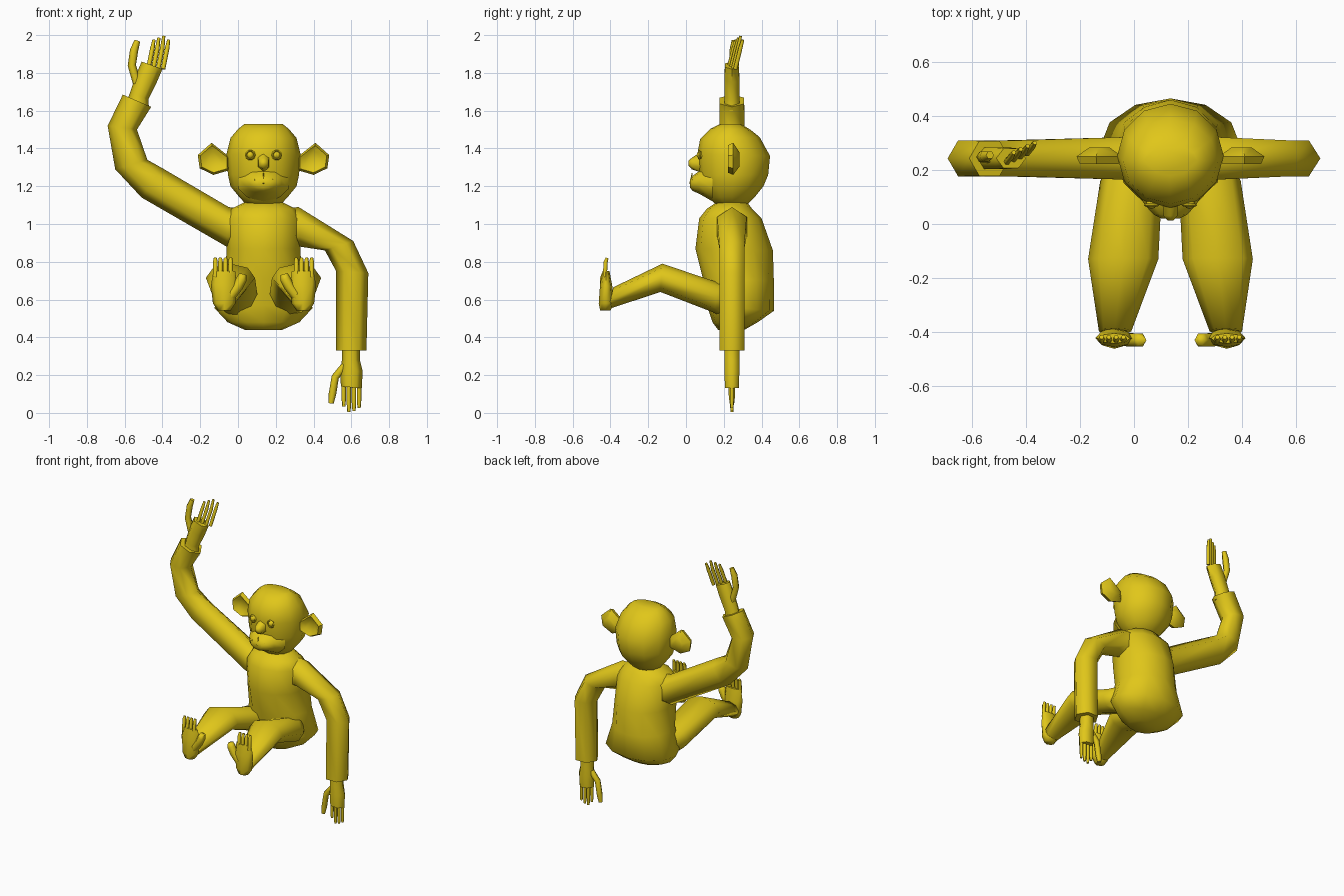
import bpy, bmesh, math
from mathutils import Vector

if "Cube" in bpy.data.objects:
    bpy.data.objects.remove(bpy.data.objects["Cube"])

MID = 0.135   # x of the body's symmetry plane
ARM_Y = 0.243  # depth of both arms

fur = bpy.data.materials.new("golden_yellow")
fur.use_nodes = True
fur.diffuse_color = (0.75, 0.57, 0.01, 1)
fur.node_tree.nodes["Principled BSDF"].inputs["Base Color"].default_value = fur.diffuse_color


def finish(name, bm, angle=75):
    bmesh.ops.recalc_face_normals(bm, faces=bm.faces)
    mesh = bpy.data.meshes.new(name)
    bm.to_mesh(mesh)
    bm.free()
    mesh.materials.append(fur)
    ob = bpy.data.objects.new(name, mesh)
    bpy.context.collection.objects.link(ob)
    bpy.ops.object.select_all(action="DESELECT")
    ob.select_set(True)
    bpy.context.view_layer.objects.active = ob
    bpy.ops.object.shade_smooth_by_angle(angle=math.radians(angle))
    return ob


def loft(name, sections, sides=6, angle=75):
    """Skin elliptical rings; a section is (one edge, opposite edge, half-width vector)."""
    bm = bmesh.new()
    rings = []
    for p, q, w in sections:
        p, q, w = Vector(p), Vector(q), Vector(w)
        c, u = (p + q) / 2, (p - q) / 2
        turns = [math.tau * i / sides for i in range(sides)]
        rings.append([bm.verts.new(c + u * math.cos(t) + w * math.sin(t)) for t in turns])
    for a, b in zip(rings, rings[1:]):
        for i in range(sides):
            j = (i + 1) % sides
            bm.faces.new((a[i], a[j], b[j], b[i]))
    bm.faces.new(rings[0])
    bm.faces.new(rings[-1])
    return finish(name, bm, angle)


def side_loft(name, rows, x=MID, sides=12, angle=75):
    """Rows: (front y, front z, back y, back z, half width)."""
    return loft(name, [((x, a, b), (x, c, d), (w, 0, 0)) for a, b, c, d, w in rows], sides, angle)


def arm(name, rows):
    """Rows: (outer x, outer z, inner x, inner z, half depth)."""
    return loft(name, [((a, ARM_Y, b), (c, ARM_Y, d), (0, w, 0)) for a, b, c, d, w in rows])


def rod(name, path, r, sides=6):
    """Tapered digit along a path."""
    pts = [Vector(p) for p in path]
    rows = []
    for i, p in enumerate(pts):
        d = (pts[min(i + 1, len(pts) - 1)] - pts[max(i - 1, 0)]).normalized()
        u = d.cross(Vector((0, 1, 0))).normalized()
        k = r * (0.7 if i == len(pts) - 1 else 1)
        rows.append((p + u * k, p - u * k, d.cross(u) * k))
    return loft(name, rows, sides)


# Torso and head
side_loft("torso", [
    (.17, 1.12, .32, 1.12, .09), (.11, 1.08, .35, 1.08, .17), (.07, 1.03, .40, 1.03, .20),
    (.05, .87, .46, .86, .195), (.09, .71, .465, .70, .205), (.11, .57, .465, .54, .26),
    (.14, .48, .38, .48, .19), (.17, .44, .31, .44, .10)])
side_loft("head", [
    (.17, 1.09, .31, 1.09, .08), (.12, 1.14, .37, 1.15, .13), (.085, 1.20, .41, 1.20, .175),
    (.07, 1.26, .435, 1.26, .188), (.06, 1.37, .445, 1.36, .197), (.075, 1.45, .39, 1.46, .175),
    (.13, 1.505, .34, 1.50, .135), (.18, 1.53, .29, 1.53, .10)])

# Muzzle and nose, built from the tip backwards
loft("muzzle", [((MID, y, hi), (MID, y, lo), (w, 0, 0)) for y, lo, hi, w in (
    (.02, 1.195, 1.235, .035), (.035, 1.175, 1.255, .065),
    (.07, 1.16, 1.28, .10), (.14, 1.12, 1.31, .14))], 10)
loft("nose", [((MID, y, hi), (MID, y, lo), (w, 0, 0)) for y, lo, hi, w in (
    (.013, 1.31, 1.335, .012), (.03, 1.29, 1.35, .03), (.09, 1.27, 1.39, .035))])
rod("mouth_line", [(MID - .05, .035, 1.235), (MID, .021, 1.215), (MID + .05, .035, 1.235)], .004)
rod("lip_groove", [(MID, .021, 1.215), (MID, .033, 1.27)], .004)

for s, side in ((1, "left"), (-1, "right")):
    def mx(v):
        return MID + s * v

    # Eye with a raised lid ring
    bm = bmesh.new()
    bmesh.ops.create_uvsphere(bm, u_segments=10, v_segments=6, radius=.02)
    bmesh.ops.translate(bm, vec=(mx(.07), .076, 1.365), verts=bm.verts)
    finish(side + "_eye", bm)
    bpy.ops.mesh.primitive_torus_add(
        major_segments=10, minor_segments=4, major_radius=.022, minor_radius=.006,
        location=(mx(.07), .07, 1.365), rotation=(math.pi / 2, 0, 0))
    lid = bpy.context.object
    lid.name = side + "_eyelid"
    lid.data.materials.append(fur)

    # Ear: six-sided bowl with a dished front
    bm = bmesh.new()
    outline = ((.18, 1.355), (.275, 1.43), (.348, 1.365), (.338, 1.295), (.265, 1.26), (.18, 1.285))
    cx, cz = .262, 1.34
    loops = []
    for y, k in ((.283, .45), (.25, 1), (.222, .85), (.24, .5)):
        loops.append([bm.verts.new((mx(cx + (x - cx) * k), y, cz + (z - cz) * k))
                      for x, z in outline])
    for a, b in zip(loops, loops[1:]):
        for i in range(6):
            bm.faces.new((a[i], a[i - 1], b[i - 1], b[i]))
    bm.faces.new(loops[0])
    bm.faces.new(loops[-1])
    finish(side + "_ear", bm, 45)

    # Leg, raised at the knee
    loft(side + "_leg", [((mx(x), a, b), (mx(x), c, d), (w, 0, 0)) for x, a, b, c, d, w in (
        (.10, .30, .70, .25, .47, .09), (.145, .17, .69, .15, .53, .115),
        (.175, -.125, .79, -.135, .64, .13), (.205, -.385, .665, -.41, .55, .06))], 8)

    # Upright foot with toes
    side_loft(side + "_foot", [
        (-.455, .543, -.40, .543, .035), (-.462, .58, -.38, .58, .06),
        (-.455, .68, -.39, .67, .07), (-.442, .75, -.405, .75, .058)], mx(.208), 8)
    for i in range(4):
        x = mx(.255 - i * .027)
        rod(f"{side}_toe_{i + 1}", [(x, -.43, .72), (x, -.425, .80), (x, -.418, .82)], .0125)
    rod(side + "_big_toe", [(mx(.19), -.425, .60), (mx(.135), -.43, .67),
                            (mx(.115), -.43, .71), (mx(.108), -.43, .735)], .028)

# Raised right arm with its hand
arm("right_arm", [
    (.08, .88, .08, 1.07, .10), (-.06, .88, -.05, 1.09, .09), (-.51, 1.14, -.40, 1.295, .077),
    (-.65, 1.29, -.48, 1.34, .077), (-.69, 1.52, -.535, 1.50, .077),
    (-.61, 1.685, -.46, 1.62, .075)])
arm("right_hand", [(-.60, 1.62, -.47, 1.60, .046), (-.57, 1.70, -.475, 1.66, .046),
                   (-.54, 1.79, -.43, 1.75, .046), (-.51, 1.86, -.40, 1.82, .042)])
for i in range(4):
    x, y = -.475 + i * .026, .225 + i * .012
    rod(f"right_finger_{i + 1}", [(x, y, 1.82), (x + .022, y + .027, 1.93),
                                  (x + .03, y + .04, 1.975 + .01 * (i % 3))], .012)
rod("right_thumb", [(-.53, .245, 1.73), (-.562, .248, 1.84),
                    (-.55, .25, 1.92), (-.533, .255, 1.97)], .022)

# Hanging left arm with its hand
arm("left_arm", [
    (.18, 1.07, .18, .88, .10), (.32, 1.09, .33, .88, .09), (.61, .91, .46, .86, .077),
    (.69, .74, .52, .75, .077), (.68, .33, .52, .33, .077)])
arm("left_hand", [(.645, .36, .55, .36, .046), (.645, .28, .55, .28, .046),
                  (.66, .22, .54, .22, .046), (.655, .13, .545, .14, .042)])
for i in range(4):
    x = .56 + i * .027
    tip = (.03, .0, .005, .02)[i]
    rod(f"left_finger_{i + 1}", [(x, ARM_Y, .16), (x, ARM_Y, .05 + tip), (x, ARM_Y, .005 + tip)], .012)
rod("left_thumb", [(.565, ARM_Y, .25), (.515, ARM_Y, .19),
                   (.50, ARM_Y, .10), (.492, ARM_Y, .05)], .02)
